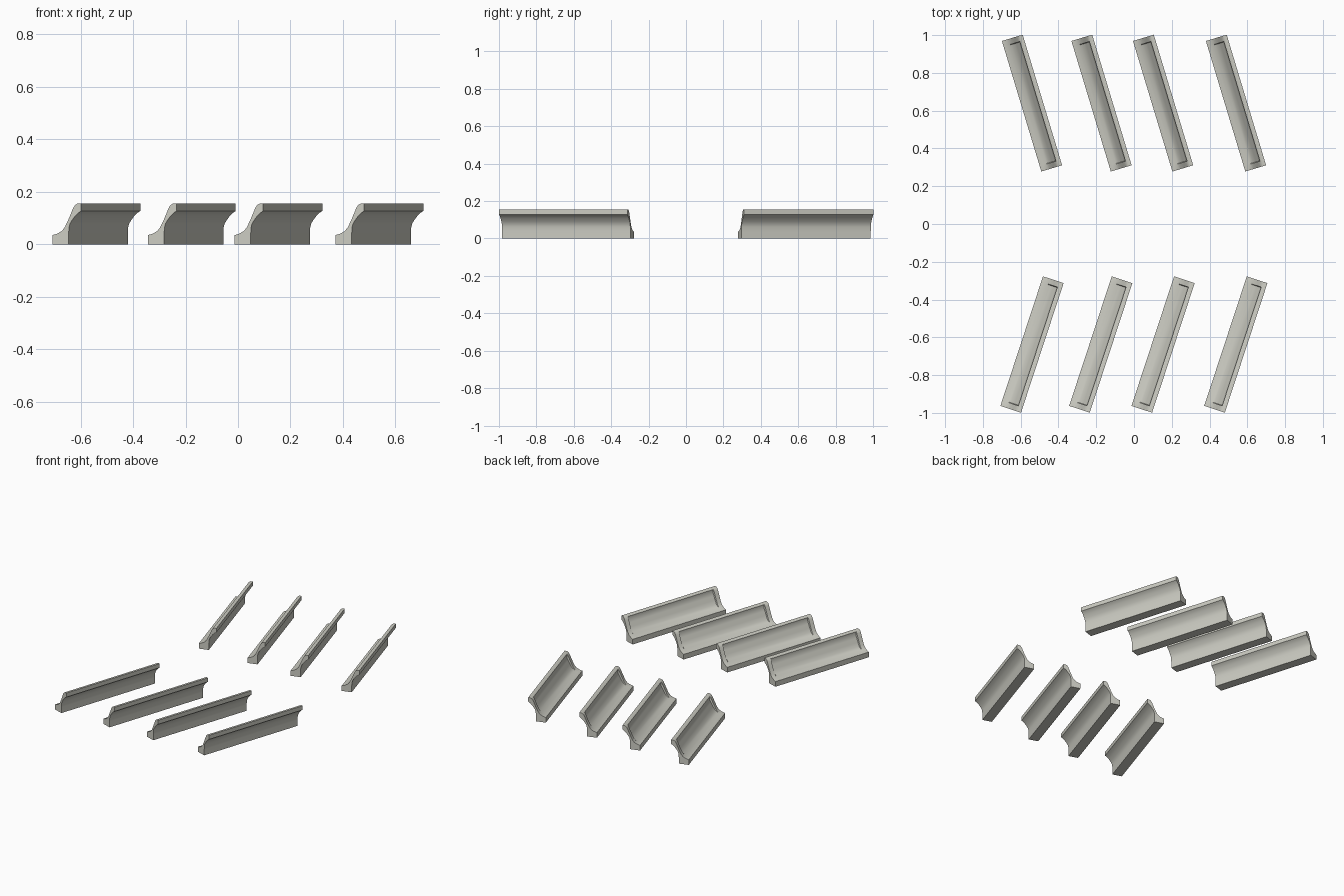
import bpy, bmesh, math

if "Cube" in bpy.data.objects:
    bpy.data.objects.remove(bpy.data.objects["Cube"])

mat = bpy.data.materials.new("warm light grey")
mat.diffuse_color = (0.6, 0.6, 0.54, 1)
mat.use_nodes = True
mat.node_tree.nodes["Principled BSDF"].inputs["Base Color"].default_value = mat.diffuse_color

W, L = 0.115, 0.722
# slat cross-section (across, height): outer S-curved side, raised rim version
RIM = [(0, .035), (.02, .041), (.038, .051), (.05, .066), (.062, .09), (.073, .115),
       (.083, .138), (.09, .149), (.1, .155), (.115, .155)]
# same side where the pocket is hollowed out
POCKET = [(0, .035), (.02, .041), (.038, .049), (.056, .062), (.069, .085), (.081, .109),
          (.09, .125), (.09, .149), (.1, .155), (.115, .155)]
# concave underside and base
UNDER = [(.115, .127), (.104, .12), (.091, .108), (.078, .091), (.07, .078), (.066, .062),
         (.065, .04), (.065, 0), (0, 0)]


def slat_mesh():
    bm = bmesh.new()
    rings = []
    for v, top in ((0, RIM), (.03, RIM), (.033, POCKET),
                   (L - .033, POCKET), (L - .03, RIM), (L, RIM)):
        rings.append([bm.verts.new((u - W / 2, v - L / 2, z)) for u, z in top + UNDER])
    n = len(rings[0])
    for a, b in zip(rings, rings[1:]):
        for i in range(n):
            j = (i + 1) % n
            bm.faces.new((a[i], a[j], b[j], b[i]))
    bm.faces.new(rings[0])
    bm.faces.new(rings[-1][::-1])
    bmesh.ops.recalc_face_normals(bm, faces=bm.faces)
    me = bpy.data.meshes.new("slat")
    bm.to_mesh(me)
    bm.free()
    me.materials.append(mat)
    return me


# two rows of four slats, leaning opposite ways
rows = (("back_slat", .64, 16.8, (-.54, -.172, .154, .54)),
        ("front_slat", -.638, -18.2, (-.54, -.176, .154, .539)))
for name, y, angle, xs in rows:
    for k, x in enumerate(xs):
        ob = bpy.data.objects.new(f"{name}_{k + 1}", slat_mesh())
        ob.location = (x, y, 0)
        ob.rotation_euler.z = math.radians(angle)
        bpy.context.collection.objects.link(ob)
        ob.select_set(True)
        bpy.context.view_layer.objects.active = ob
bpy.ops.object.shade_smooth_by_angle(angle=math.radians(35))
